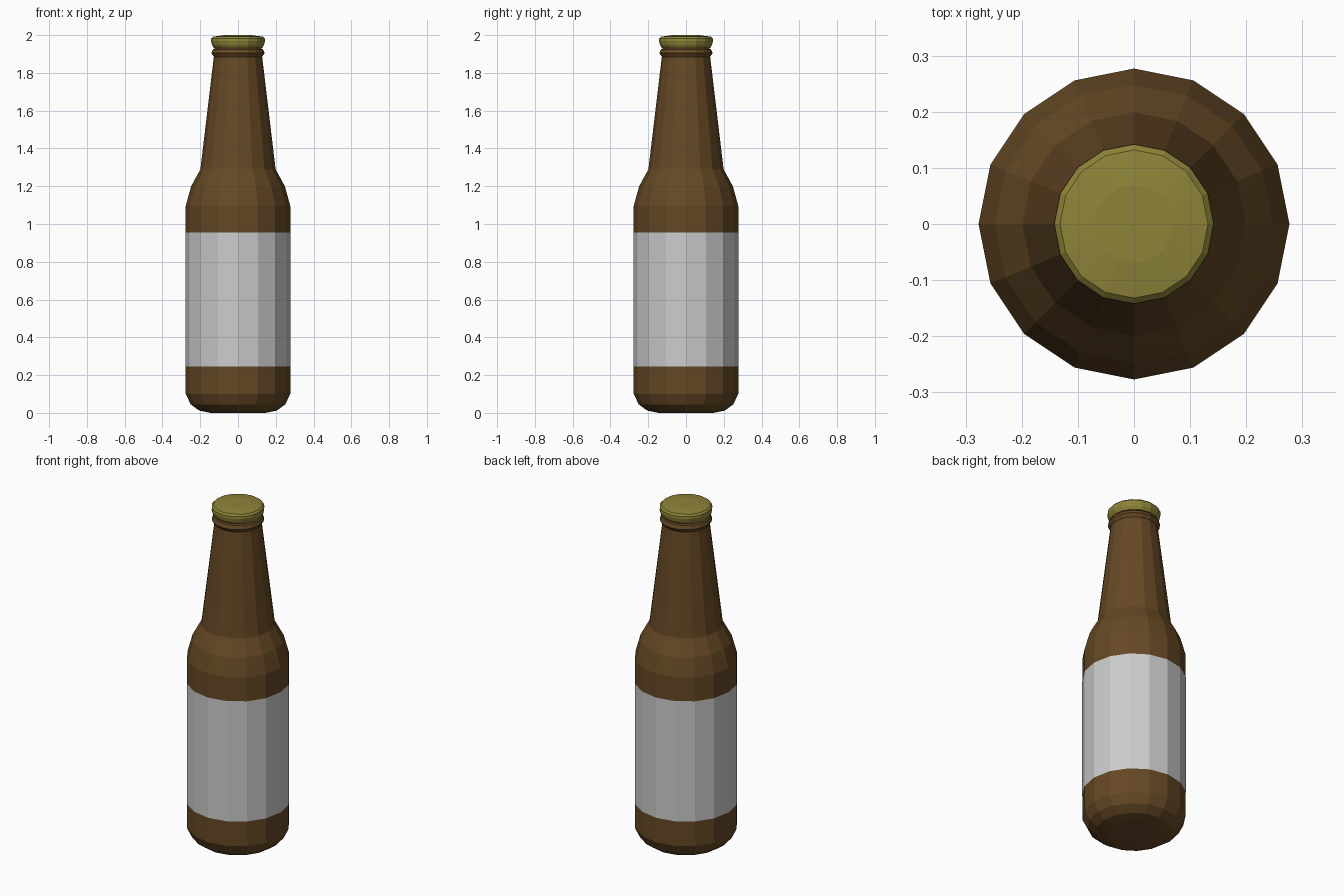
import bpy, bmesh, math

if "Cube" in bpy.data.objects:
    bpy.data.objects.remove(bpy.data.objects["Cube"])

SIDES = 16


def lathe(name, profile, color=None, close_bottom=True, close_top=True):
    """Revolve (radius, z) points into a faceted, flat-shaded object."""
    bm = bmesh.new()
    rings = []
    for r, z in profile:
        rings.append([bm.verts.new((r * math.cos(2 * math.pi * i / SIDES),
                                    r * math.sin(2 * math.pi * i / SIDES), z))
                      for i in range(SIDES)])
    for a, b in zip(rings, rings[1:]):
        for i in range(SIDES):
            j = (i + 1) % SIDES
            bm.faces.new((a[i], a[j], b[j], b[i]))
    if close_bottom:
        bm.faces.new(rings[0][::-1])
    if close_top:
        bm.faces.new(rings[-1])
    mesh = bpy.data.meshes.new(name)
    bm.to_mesh(mesh)
    bm.free()
    obj = bpy.data.objects.new(name, mesh)
    bpy.context.collection.objects.link(obj)
    if color:
        mat = bpy.data.materials.new(name + "_material")
        mat.diffuse_color = color
        mat.use_nodes = True
        mat.node_tree.nodes["Principled BSDF"].inputs["Base Color"].default_value = mat.diffuse_color
        mesh.materials.append(mat)
    return obj


# Brown glass: rounded base, straight body, shoulder, tapered neck, lip ring
lathe("glass_bottle", [
    (0.145, 0.0), (0.205, 0.012), (0.25, 0.045), (0.277, 0.10),
    (0.277, 0.245), (0.277, 0.955), (0.277, 1.095), (0.248, 1.20),
    (0.199, 1.29), (0.128, 1.885), (0.141, 1.905), (0.132, 1.925),
    (0.118, 1.932), (0.118, 1.95),
], (0.13, 0.065, 0.018, 1))

# Paper label wrapped around the body
lathe("label", [(0.2785, 0.245), (0.2785, 0.955)],
      close_bottom=False, close_top=False)

# Metal cap with slightly domed top
lathe("bottle_cap", [
    (0.128, 1.932), (0.138, 1.948), (0.143, 1.968), (0.142, 1.982),
    (0.132, 1.992), (0.07, 2.0),
], (0.27, 0.23, 0.04, 1))
